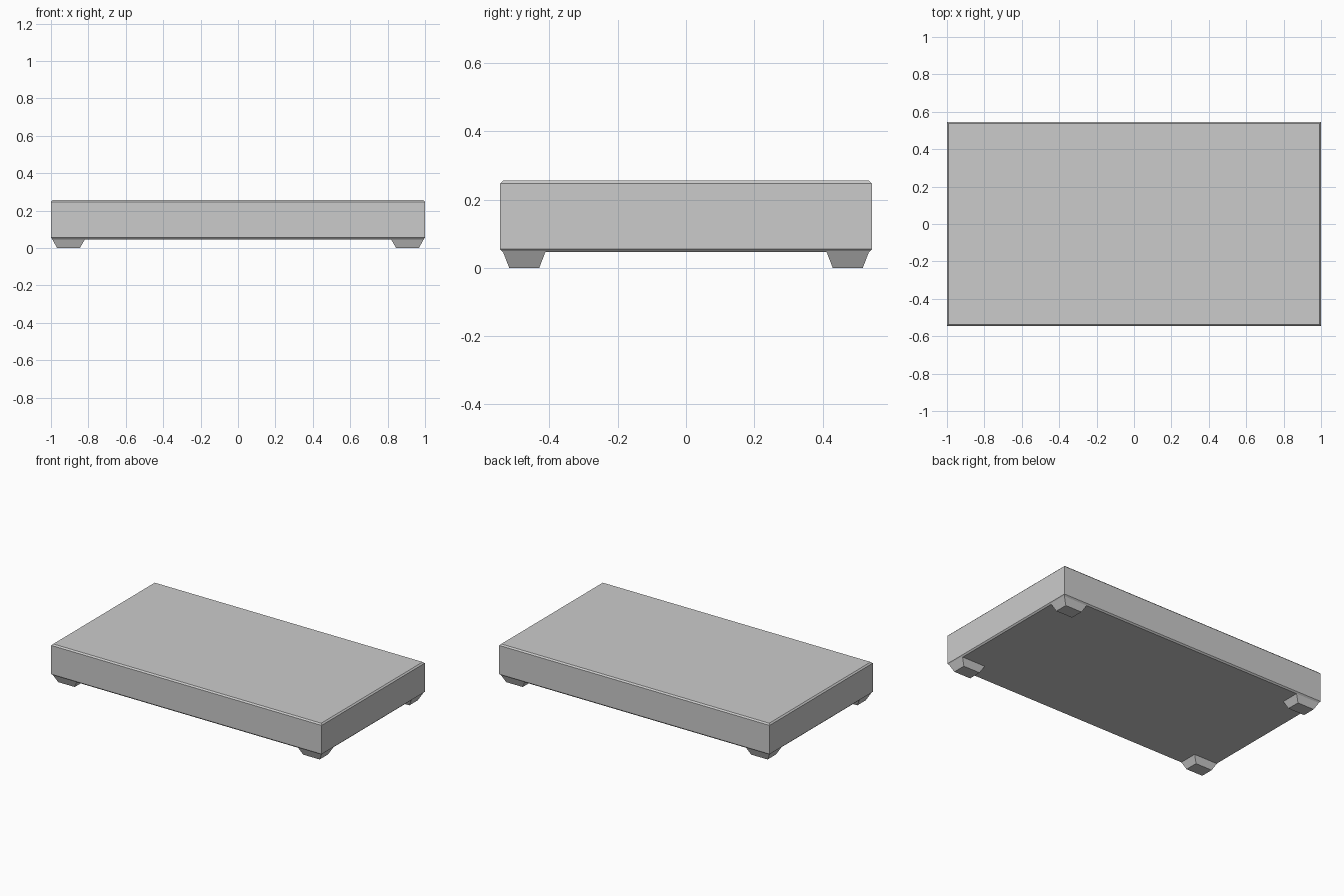
import bpy, bmesh

if "Cube" in bpy.data.objects:
    bpy.data.objects.remove(bpy.data.objects["Cube"])


def stacked_box(name, levels, cx=0.0, cy=0.0):
    """Closed solid through rectangular sections (half x, half y, z)."""
    bm = bmesh.new()
    rings = [[bm.verts.new((cx + sx * hx, cy + sy * hy, z))
              for sx, sy in ((-1, -1), (1, -1), (1, 1), (-1, 1))]
             for hx, hy, z in levels]
    for low, high in zip(rings, rings[1:]):
        for i in range(4):
            j = (i + 1) % 4
            bm.faces.new((low[i], low[j], high[j], high[i]))
    bm.faces.new(rings[0][::-1])
    bm.faces.new(rings[-1])
    mesh = bpy.data.meshes.new(name)
    bm.to_mesh(mesh)
    bm.free()
    obj = bpy.data.objects.new(name, mesh)
    bpy.context.collection.objects.link(obj)
    return obj


# Slab with chamfered top and bottom rims, sharp vertical corners
HX, HY, C = 1.0, 0.545, 0.009
stacked_box("slab", [
    (HX - C, HY - C, 0.046),
    (HX, HY, 0.046 + C),
    (HX, HY, 0.256 - C),
    (HX - C, HY - C, 0.256),
])

# Four tapered feet, their tops sunk slightly into the slab
for side, sx in (("left", -1), ("right", 1)):
    for end, sy in (("front", -1), ("back", 1)):
        stacked_box(f"{end}_{side}_foot", [
            (0.061, 0.044, 0.0),
            (0.089, 0.0635, 0.05),
        ], sx * 0.906, sy * 0.474)
